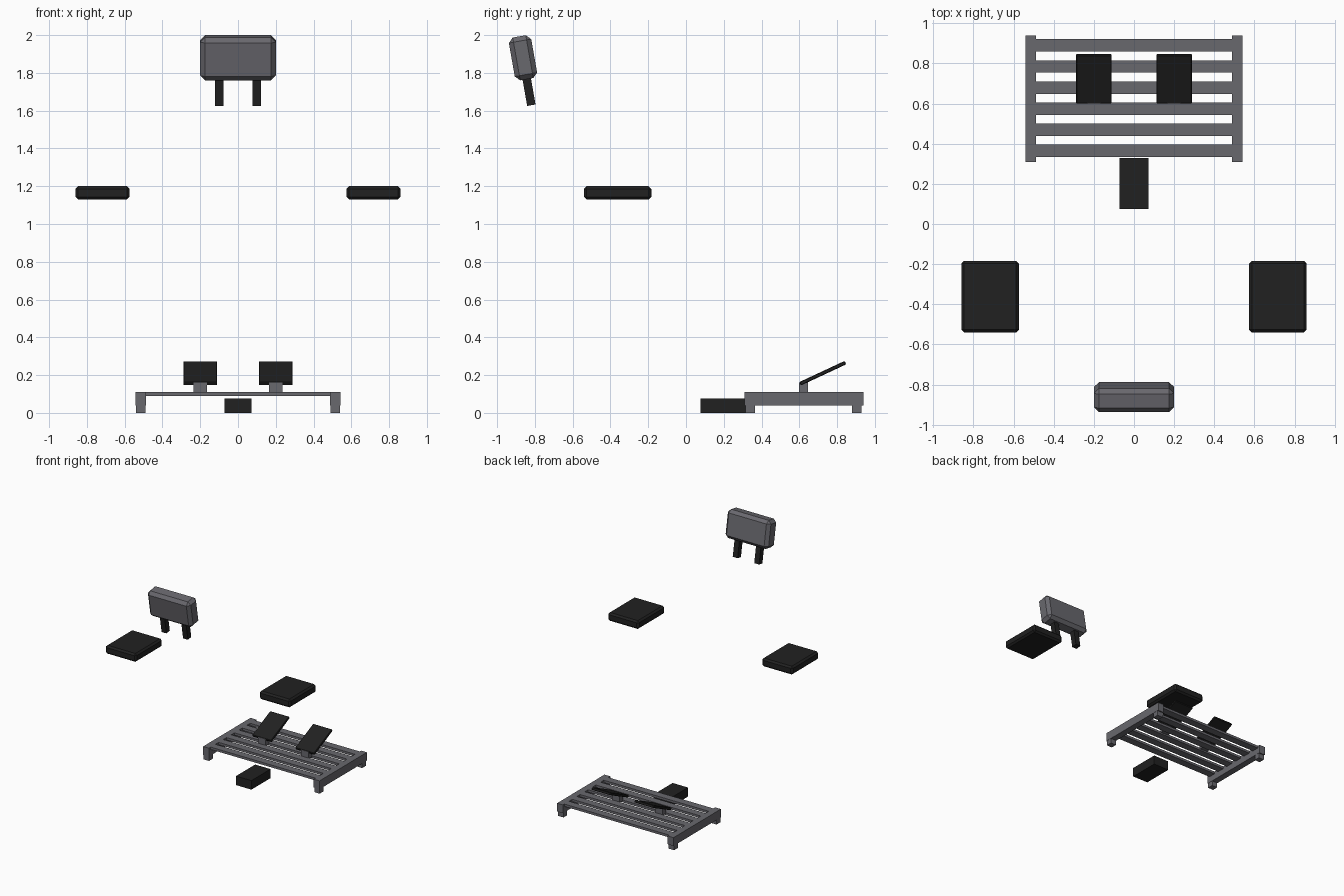
import bpy
from math import radians
from mathutils import Matrix, Vector

cube = bpy.data.objects.get("Cube")
if cube:
    bpy.data.objects.remove(cube, do_unlink=True)


def material(name, rgb):
    m = bpy.data.materials.new(name)
    m.use_nodes = True
    m.diffuse_color = (*rgb, 1)
    m.node_tree.nodes["Principled BSDF"].inputs["Base Color"].default_value = (*rgb, 1)
    return m


GREY = material("slate grey", (0.14, 0.138, 0.155))
BLACK = material("soft black", (0.015, 0.015, 0.015))


def box(name, centre, size, mat, bevel=0, tilt=0):
    """Box with optional chamfer, tilted about x."""
    bpy.ops.mesh.primitive_cube_add(size=1)
    ob = bpy.context.object
    ob.name = name
    ob.data.transform(Matrix.Diagonal((*size, 1)))
    ob.location = centre
    ob.rotation_euler.x = radians(tilt)
    ob.data.materials.append(mat)
    if bevel:
        mod = ob.modifiers.new("chamfer", "BEVEL")
        mod.width = bevel
        mod.segments = 1
    return ob


# Headrest cushion, leaning towards the front
LEAN = 10
head = Vector((0, -0.863, 1.88))
lean = Matrix.Rotation(radians(LEAN), 3, "X")
box("headrest", head, (0.4, 0.12, 0.23), GREY, 0.025, LEAN)

for side, s in (("left", 1), ("right", -1)):
    # Headrest post
    post = head + lean @ Vector((s * 0.1, 0, -0.18))
    box(f"headrest_post_{side}", post, (0.045, 0.045, 0.15), BLACK, 0, LEAN)

    # Armrest pad
    box(f"armrest_{side}", (s * 0.717, -0.362, 1.165), (0.287, 0.357, 0.07), BLACK, 0.014)

    # Platform side rail with two feet
    box(f"platform_rail_{side}", (s * 0.515, 0.625, 0.075), (0.054, 0.63, 0.07), GREY)
    for end, y in (("front", 0.34), ("back", 0.905)):
        box(f"platform_foot_{end}_{side}", (s * 0.515, y, 0.021), (0.05, 0.05, 0.042), GREY)

    # Pedal plate on its stand
    box(f"pedal_{side}", (s * 0.2, 0.724, 0.21), (0.178, 0.265, 0.02), BLACK, 0.004, 25)
    box(f"pedal_stand_{side}", (s * 0.2, 0.623, 0.132), (0.07, 0.048, 0.06), GREY)

# Platform slats
for i in range(6):
    box(f"platform_slat_{i + 1}", (0, 0.365 + i * 0.105, 0.1), (0.98, 0.062, 0.02), GREY)

# Block in front of the platform
box("front_block", (0, 0.203, 0.038), (0.143, 0.254, 0.076), BLACK)
